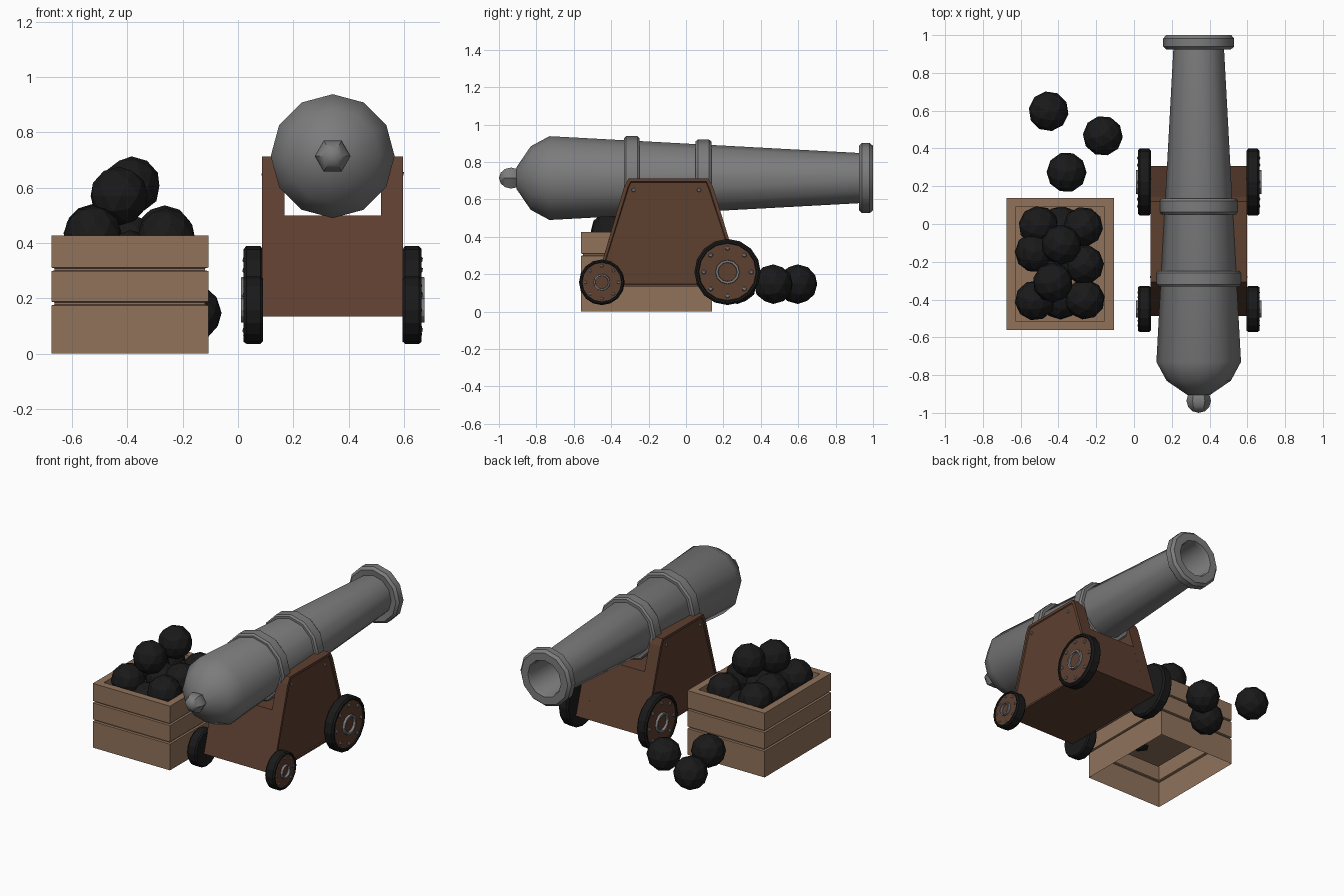
import bpy, bmesh, math
from mathutils import Matrix, Vector

if "Cube" in bpy.data.objects:
    bpy.data.objects.remove(bpy.data.objects["Cube"])

CX, AXIS_Z = 0.3425, 0.714     # cannon centre line


def material(name, rgb):
    m = bpy.data.materials.new(name)
    m.diffuse_color = (*rgb, 1)
    m.use_nodes = True
    m.node_tree.nodes["Principled BSDF"].inputs["Base Color"].default_value = m.diffuse_color
    return m


IRON = material("black_iron", (0.01, 0.01, 0.01))
DARK_WOOD = material("dark_wood", (0.11, 0.05, 0.03))
LIGHT_WOOD = material("light_wood", (0.28, 0.17, 0.105))
STEEL = material("grey_metal", (0.2, 0.2, 0.2))


def finish(name, bm, mat, smooth=False):
    bmesh.ops.remove_doubles(bm, verts=bm.verts, dist=1e-5)
    bmesh.ops.recalc_face_normals(bm, faces=bm.faces)
    me = bpy.data.meshes.new(name)
    bm.to_mesh(me)
    bm.free()
    ob = bpy.data.objects.new(name, me)
    bpy.context.collection.objects.link(ob)
    me.materials.append(mat)
    if smooth:
        bpy.ops.object.select_all(action='DESELECT')
        ob.select_set(True)
        bpy.context.view_layer.objects.active = ob
        bpy.ops.object.shade_smooth_by_angle(angle=math.radians(35))
    return ob


def skin(bm, loops, closed=False):
    """Bridge equal-sized vertex loops with quads."""
    pairs = list(zip(loops, loops[1:])) + ([(loops[-1], loops[0])] if closed else [])
    for a, b in pairs:
        for i in range(len(a)):
            j = (i + 1) % len(a)
            bm.faces.new((a[i], a[j], b[j], b[i]))


def lathe(name, profile, n, axis, centre, mat, side=1, closed=False, smooth=False):
    """Turn (distance along axis, radius) points around the x or y axis."""
    bm = bmesh.new()
    loops = []
    for t, r in profile:
        ring = []
        for i in range(n):
            a = math.tau * i / n
            u, w = r * math.cos(a), r * math.sin(a)
            p = (side * t, u, w) if axis == 'x' else (u, t, w)
            ring.append(bm.verts.new(Vector(centre) + Vector(p)))
        loops.append(ring)
    skin(bm, loops, closed)
    return finish(name, bm, mat, smooth)


def bolts(name, points, r):
    bm = bmesh.new()
    for p in points:
        m = Matrix.Translation(p) @ Matrix.Diagonal((0.7, 1, 1, 1))
        bmesh.ops.create_icosphere(bm, subdivisions=1, radius=r, matrix=m)
    finish(name, bm, STEEL)


# Barrel with hollow bore
lathe("barrel", [(-0.91, 0), (-0.905, 0.06), (-0.83, 0.17), (-0.73, 0.224), (0.93, 0.134),
                 (0.925, 0.172), (0.94, 0.188), (0.982, 0.188), (1.0, 0.172),
                 (1.0, 0.122), (0.98, 0.113), (0.3, 0.105), (0.3, 0)],
      12, 'y', (CX, 0, AXIS_Z), STEEL, smooth=True)
# Raised bands
for label, y, r in (("rear_band", -0.29, 0.224), ("front_band", 0.093, 0.206)):
    lathe(label, [(y - 0.042, r - 0.035), (y - 0.042, r - 0.01), (y - 0.03, r), (y + 0.03, r),
                  (y + 0.042, r - 0.01), (y + 0.042, r - 0.035)],
          12, 'y', (CX, 0, AXIS_Z), STEEL, closed=True, smooth=True)
# Breech knob
lathe("breech_knob", [(0.065 * -math.cos(math.pi * k / 6), 0.065 * math.sin(math.pi * k / 6))
                      for k in range(7)],
      6, 'y', (CX, -0.935, AXIS_Z), STEEL, smooth=True)


# Carriage: two cheeks with recessed panels, and the bed between
def slab(name, outline, x0, x1, panel=False):
    bm = bmesh.new()
    a, b = ([bm.verts.new((x, y, z)) for y, z in outline] for x in (x0, x1))
    skin(bm, [a, b])
    bm.faces.new(a)
    outer = bm.faces.new(b)
    bmesh.ops.recalc_face_normals(bm, faces=bm.faces)
    if panel:
        bmesh.ops.inset_region(bm, faces=[outer], thickness=0.02)
        bmesh.ops.inset_region(bm, faces=[outer], thickness=0.005, depth=-0.006)
    finish(name, bm, DARK_WOOD)


CHEEK = [(-0.487, 0.134), (-0.33, 0.67), (-0.307, 0.712), (0.12, 0.712), (0.143, 0.67), (0.308, 0.134)]
BED = [(-0.487, 0.134), (-0.38, 0.5), (0.195, 0.5), (0.308, 0.134)]
slab("carriage_bed", BED, CX - 0.174, CX + 0.174)
for s, tag in ((-1, "left"), (1, "right")):
    slab(tag + "_cheek", CHEEK, CX + s * 0.174, CX + s * 0.255, panel=True)
    bolts(tag + "_cheek_bolts", [(CX + s * 0.25, y, 0.65) for y in (-0.28, 0.07)], 0.012)
    # Wheels: tyre, wooden disc, hub ring and bolts
    for end, y, z, R in (("front", -0.45, 0.157, 0.122), ("back", 0.222, 0.212, 0.177)):
        n = f"{tag}_{end}_wheel"
        c = (CX + s * 0.252, y, z)
        lathe(n + "_tyre", [(0, 0), (0, 0.93 * R), (0.01, R), (0.06, R), (0.07, 0.94 * R),
                            (0.07, 0.88 * R), (0.062, 0.86 * R)], 16, 'x', c, IRON, s)
        lathe(n + "_disc", [(0.062, 0.87 * R), (0.064, 0.84 * R), (0.064, 0)],
              16, 'x', c, DARK_WOOD, s)
        lathe(n + "_hub_ring", [(0.06, 0.37 * R), (0.08, 0.36 * R), (0.08, 0.29 * R), (0.06, 0.28 * R)],
              12, 'x', c, STEEL, s, closed=True)
        bolts(n + "_bolts", [(c[0] + s * 0.066, y + 0.72 * R * math.cos(k * math.pi / 4),
                              z + 0.72 * R * math.sin(k * math.pi / 4)) for k in range(8)], 0.075 * R)

# Crate: one shell with plank grooves, rim, inner walls and raised floor
bm = bmesh.new()
loops = []
for inset, z in [(0, 0), (0, 0.174), (0.012, 0.177), (0.012, 0.185), (0, 0.188), (0, 0.298),
                 (0.012, 0.301), (0.012, 0.308), (0, 0.311), (0, 0.427), (0.048, 0.427), (0.048, 0.25)]:
    hx, hy = 0.284 - inset, 0.35 - inset
    loops.append([bm.verts.new((-0.391 + i * hx, -0.212 + j * hy, z))
                  for i, j in ((-1, -1), (1, -1), (1, 1), (-1, 1))])
skin(bm, loops)
bm.faces.new(loops[-1])
finish("crate", bm, LIGHT_WOOD)

# Cannonballs: heap in the crate and three on the ground
BALLS = [(-0.385, -0.11, 0.607), (-0.43, -0.31, 0.57),
         (-0.505, -0.01, 0.42), (-0.27, -0.015, 0.42), (-0.525, -0.15, 0.435), (-0.265, -0.215, 0.43),
         (-0.525, -0.405, 0.43), (-0.26, -0.4, 0.42), (-0.385, -0.01, 0.34), (-0.39, -0.4, 0.34),
         (-0.4, -0.22, 0.4),
         (-0.452, 0.597, 0.147), (-0.165, 0.467, 0.147), (-0.357, 0.274, 0.147)]
for k, p in enumerate(BALLS):
    bm = bmesh.new()
    m = Matrix.Translation(p) @ Matrix.Rotation(k * 0.7, 4, 'Z')
    bmesh.ops.create_icosphere(bm, subdivisions=2, radius=0.106, matrix=m)
    finish(f"cannonball_{k + 1}", bm, IRON)
